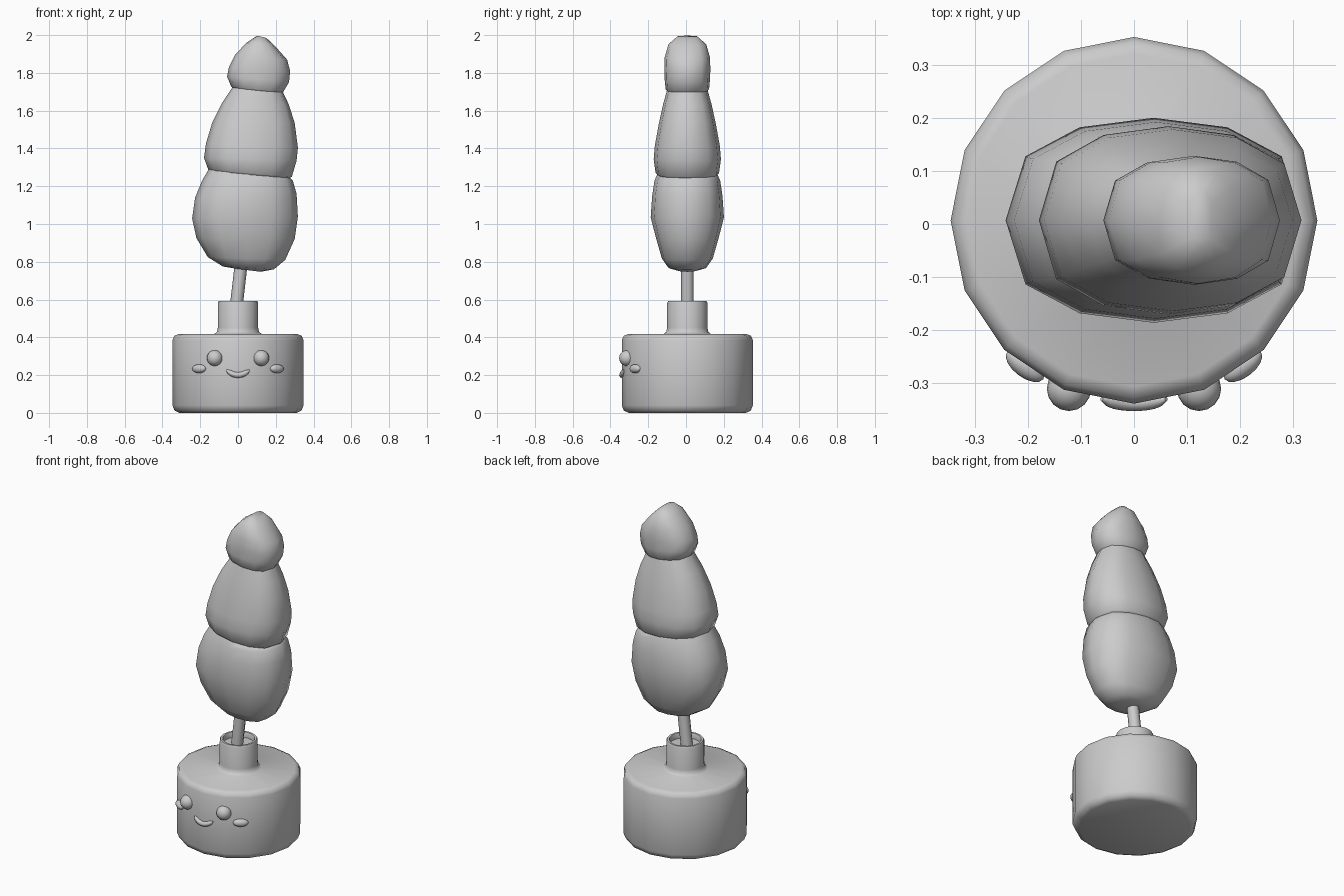
import bpy
import bmesh
import math
from mathutils import Vector

if "Cube" in bpy.data.objects:
    bpy.data.objects.remove(bpy.data.objects["Cube"], do_unlink=True)

grey = bpy.data.materials.new("plain grey")
grey.use_nodes = True
colour = (0.6, 0.6, 0.6, 1)
grey.diffuse_color = colour
grey.node_tree.nodes["Principled BSDF"].inputs["Base Color"].default_value = colour

CENTRE_Y = 0.007


def finish(obj, name, crease=60):
    """Name, colour and smooth one part."""
    obj.name = name
    obj.data.name = name
    obj.data.materials.clear()
    obj.data.materials.append(grey)
    bpy.ops.object.select_all(action="DESELECT")
    obj.select_set(True)
    bpy.context.view_layer.objects.active = obj
    bpy.ops.object.shade_smooth_by_angle(angle=math.radians(crease))
    return obj


def loft(name, rings, sides, power=1.0):
    """Skin rings given as left x, left z, right x, right z, half depth."""
    bm = bmesh.new()
    loops = []
    for left, left_z, right, right_z, depth in rings:
        loop = []
        for step in range(sides):
            angle = math.tau * step / sides
            across = (math.cos(angle) + 1) / 2
            sine = math.sin(angle)
            bulge = math.copysign(abs(sine) ** power, sine)
            x = left + (right - left) * across
            z = left_z + (right_z - left_z) * across
            loop.append(bm.verts.new((x, CENTRE_Y + depth * bulge, z)))
        loops.append(loop)
    for low, high in zip(loops, loops[1:]):
        for i in range(sides):
            j = (i + 1) % sides
            bm.faces.new((low[i], low[j], high[j], high[i]))
    bm.faces.new(loops[0][::-1])
    bm.faces.new(loops[-1])
    bmesh.ops.recalc_face_normals(bm, faces=bm.faces)
    mesh = bpy.data.meshes.new(name)
    bm.to_mesh(mesh)
    bm.free()
    obj = bpy.data.objects.new(name, mesh)
    bpy.context.collection.objects.link(obj)
    return finish(obj, name)


def turned(name, profile, sides):
    """Round part from radius and height pairs."""
    return loft(name, [(-r, z, r, z, r) for r, z in profile], sides)


def ellipsoid(name, location, scale, turn=0):
    bpy.ops.mesh.primitive_uv_sphere_add(
        segments=16, ring_count=10, radius=1, location=location, rotation=(0, 0, turn))
    obj = bpy.context.object
    obj.scale = scale
    return finish(obj, name)


# Pot with rounded rims and a short hollow neck
turned("pot", [
    (.31, 0), (.336, .012), (.347, .04), (.347, .385), (.337, .408),
    (.315, .417), (.126, .417), (.111, .43), (.107, .45), (.107, .58),
    (.102, .592), (.09, .592), (.085, .58), (.085, .56)], 16)

# Leaning stem
bottom, top = Vector((-.012, CENTRE_Y, .54)), Vector((.025, CENTRE_Y, .86))
lean = top - bottom
bpy.ops.mesh.primitive_cylinder_add(
    vertices=8, radius=.034, depth=lean.length, location=(bottom + top) / 2,
    rotation=lean.to_track_quat("Z", "Y").to_euler())
finish(bpy.context.object, "stem")

# Three stacked lumps of foliage
loft("lower_foliage", [
    (-.02, .765, .12, .747, .05),
    (-.08, .775, .19, .76, .1),
    (-.16, .825, .25, .81, .135),
    (-.22, .925, .3, .92, .165),
    (-.243, 1.03, .317, 1.04, .194),
    (-.227, 1.14, .31, 1.16, .186),
    (-.19, 1.23, .29, 1.23, .174),
    (-.155, 1.29, .265, 1.255, .155)], 12, .68)
loft("middle_foliage", [
    (-.13, 1.27, .26, 1.235, .15),
    (-.158, 1.29, .285, 1.25, .168),
    (-.18, 1.35, .31, 1.335, .178),
    (-.17, 1.425, .317, 1.405, .172),
    (-.137, 1.535, .3, 1.535, .15),
    (-.085, 1.64, .27, 1.63, .128),
    (-.025, 1.73, .235, 1.705, .105)], 12, .68)
loft("upper_foliage", [
    (-.015, 1.715, .22, 1.685, .1),
    (-.035, 1.725, .24, 1.7, .115),
    (-.058, 1.78, .27, 1.75, .12),
    (-.048, 1.83, .276, 1.81, .122),
    (-.016, 1.895, .26, 1.87, .12),
    (.045, 1.96, .195, 1.943, .1),
    (.1, 1.997, .15, 1.985, .055)], 12, .68)

# Eyes and cheeks, mirrored
for side, word in ((1, "left"), (-1, "right")):
    ellipsoid(word + "_eye", (side * .123, -.312, .29), (.042, .042, .042))
    ellipsoid(word + "_cheek", (side * .206, -.268, .234),
              (.043, .022, .023), side * math.radians(37))

# Smiling mouth: a bent, tapered tube
curve = bpy.data.curves.new("mouth", "CURVE")
curve.dimensions = "3D"
curve.bevel_depth = .015
curve.bevel_resolution = 2
curve.use_fill_caps = True
spline = curve.splines.new("POLY")
count = 11
spline.points.add(count - 1)
for i, point in enumerate(spline.points):
    t = 2 * i / (count - 1) - 1
    point.co = (.061 * t, -.339 + .008 * t * t, .2 + .027 * t * t, 1)
    point.radius = max(.3, (1 - t ** 4) ** .5)
mouth = bpy.data.objects.new("mouth", curve)
bpy.context.collection.objects.link(mouth)
bpy.ops.object.select_all(action="DESELECT")
mouth.select_set(True)
bpy.context.view_layer.objects.active = mouth
bpy.ops.object.convert(target="MESH")
finish(bpy.context.object, "mouth")
